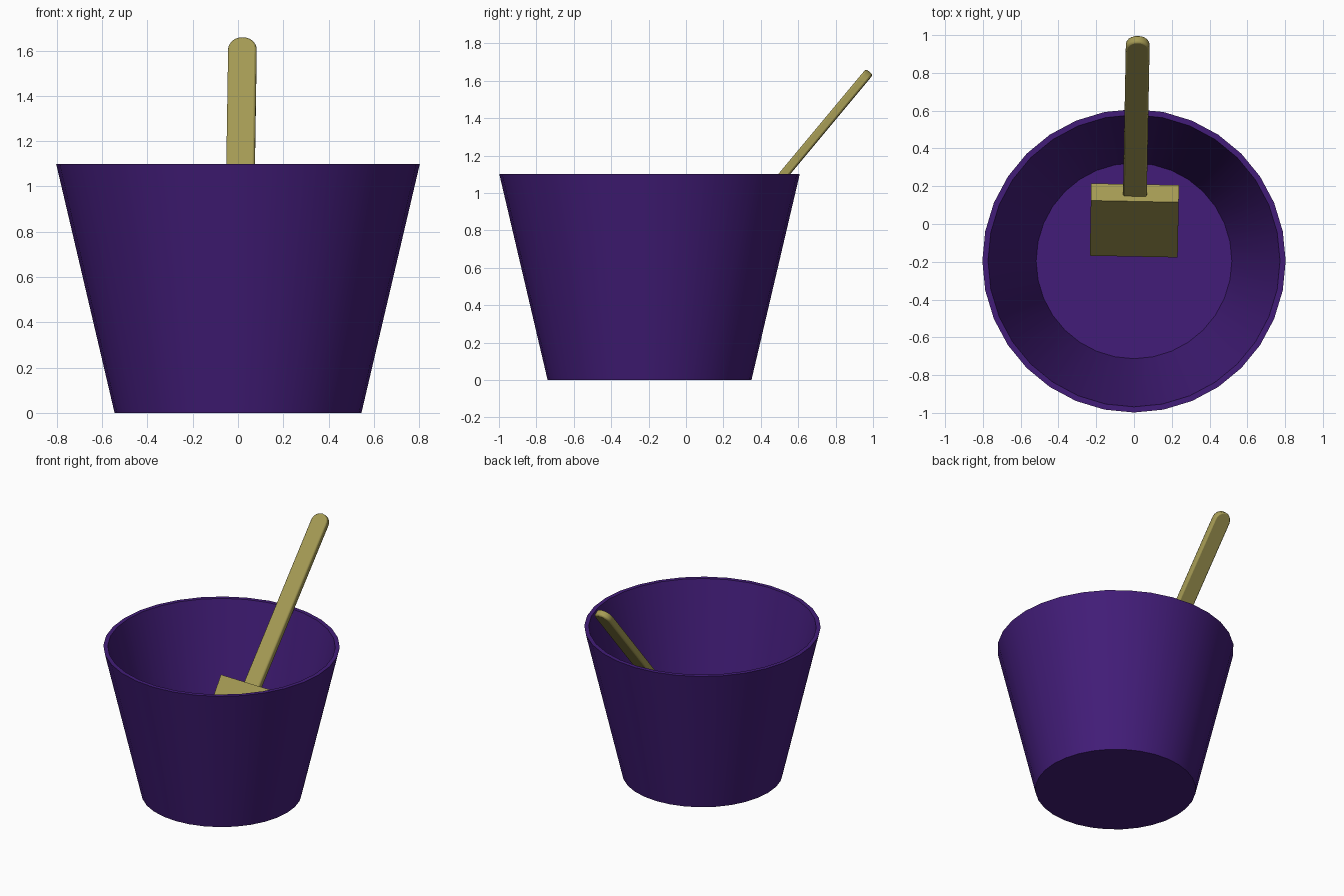
import bpy, bmesh, math
from mathutils import Vector, Matrix

if "Cube" in bpy.data.objects:
    bpy.data.objects.remove(bpy.data.objects["Cube"])


def material(name, color):
    m = bpy.data.materials.new(name)
    m.diffuse_color = (*color, 1)
    m.use_nodes = True
    m.node_tree.nodes["Principled BSDF"].inputs["Base Color"].default_value = m.diffuse_color
    return m


def add_object(name, bm, mat):
    bmesh.ops.recalc_face_normals(bm, faces=bm.faces[:])
    mesh = bpy.data.meshes.new(name)
    bm.to_mesh(mesh)
    bm.free()
    ob = bpy.data.objects.new(name, mesh)
    bpy.context.collection.objects.link(ob)
    mesh.materials.append(mat)
    return ob


def smooth(ob, degrees):
    bpy.ops.object.select_all(action='DESELECT')
    ob.select_set(True)
    bpy.context.view_layer.objects.active = ob
    bpy.ops.object.shade_smooth_by_angle(angle=math.radians(degrees))


purple = material("purple_plastic", (0.055, 0.012, 0.19))
yellow = material("yellow_plastic", (0.38, 0.33, 0.09))

# Bucket: tapered wall with thin rim and inner floor, revolved from a profile
SIDES = 32
profile = [(0.545, 0), (0.803, 1.1), (0.773, 1.1), (0.518, 0.03)]
bm = bmesh.new()
rings = []
for r, z in profile:
    rings.append([bm.verts.new((r * math.cos(2 * math.pi * i / SIDES),
                                r * math.sin(2 * math.pi * i / SIDES) - 0.195, z))
                  for i in range(SIDES)])
for a, b in zip(rings, rings[1:]):
    for i in range(SIDES):
        j = (i + 1) % SIDES
        bm.faces.new((a[i], a[j], b[j], b[i]))
bm.faces.new(rings[0])
bm.faces.new(rings[-1])
smooth(add_object("bucket", bm, purple), 30)

# Spade frame: local x = width, y = along the handle, z = towards the front
axis = Vector((0.012, 0.64, 0.768)).normalized()
side = Vector((1, -0.02, 0))
side = (side - axis * side.dot(axis)).normalized()
front = side.cross(axis)
frame = Matrix((side, axis, front)).transposed().to_4x4()
frame.translation = Vector((0.005, 0.165, 0.668))

# Spade handle: flat bar with a half-round end
W, T, L = 0.063, 0.024, 1.275
outline = [(-W, -0.02), (W, -0.02)]
outline += [(W * math.cos(math.pi * i / 10), L - W + W * math.sin(math.pi * i / 10))
            for i in range(11)]
bm = bmesh.new()
face = bm.faces.new([bm.verts.new((x, y, -T)) for x, y in outline])
ext = bmesh.ops.extrude_face_region(bm, geom=[face])
bmesh.ops.translate(bm, vec=(0, 0, 2 * T),
                    verts=[v for v in ext["geom"] if isinstance(v, bmesh.types.BMVert)])
handle = add_object("spade_handle", bm, yellow)
handle.matrix_world = frame
bevel = handle.modifiers.new("soft_edges", 'BEVEL')
bevel.width = 0.01
bevel.segments = 2
bevel.limit_method = 'ANGLE'
bevel.angle_limit = math.radians(50)
smooth(handle, 35)

# Spade blade: wedge thinning towards its digging edge
bm = bmesh.new()
bmesh.ops.create_cube(bm, size=1)
for v in bm.verts:
    tip = v.co.y < 0
    v.co = (v.co.x * 0.465, -0.52 if tip else 0, v.co.z * (0.012 if tip else 0.118))
blade = add_object("spade_blade", bm, yellow)
blade.matrix_world = frame
